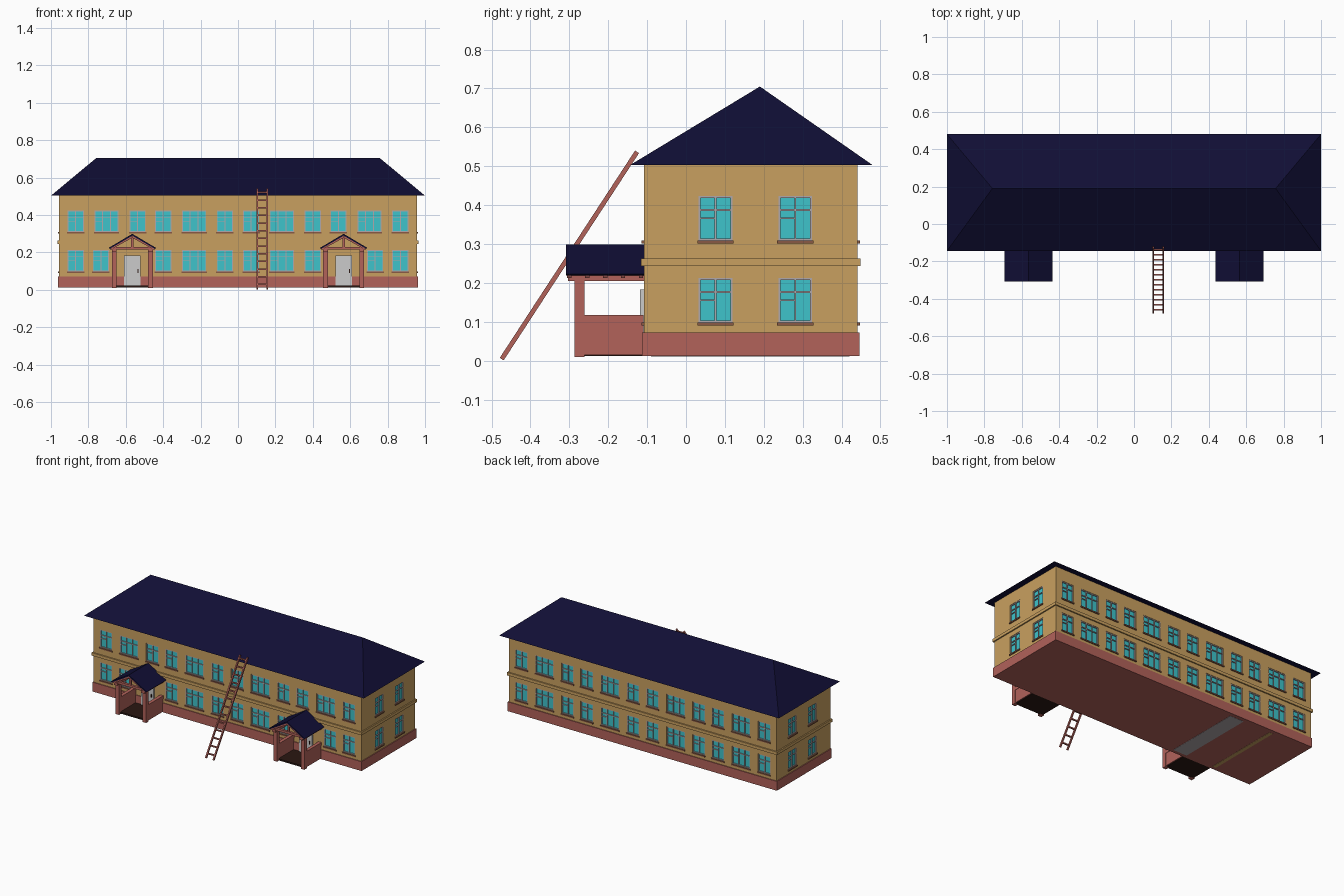
import bpy, bmesh, math
from mathutils import Matrix, Vector

if "Cube" in bpy.data.objects:
    bpy.data.objects.remove(bpy.data.objects["Cube"])


def material(name, hexcol):
    lin = [((int(hexcol[i:i + 2], 16) / 255 + 0.055) / 1.055) ** 2.4 for i in (0, 2, 4)]
    m = bpy.data.materials.new(name)
    m.diffuse_color = (*lin, 1)
    m.use_nodes = True
    m.node_tree.nodes["Principled BSDF"].inputs["Base Color"].default_value = m.diffuse_color
    return m


WALL = material("wall_tan", "C9A060")
BRICK = material("brick_red", "B2625A")
ROOF = material("roof_navy", "100E35")
GLASS = material("glass_cyan", "3EC3CB")
FRAME = material("frame_grey", "B0A8AC")
SILL = material("sill_brown", "8A5A45")
DARK = material("floor_dark", "2A1712")
I = Matrix.Identity(4)


def box(bm, lo, hi, M=I):
    lo, hi = Vector(lo), Vector(hi)
    S = Matrix.Diagonal((*(hi - lo), 1))
    bmesh.ops.create_cube(bm, size=1, matrix=M @ Matrix.Translation((lo + hi) / 2) @ S)


def beam(bm, a, b, wx, t):
    """Square bar from a to b: wx across, t thick."""
    a, b = Vector(a), Vector(b)
    d = b - a
    q = d.to_track_quat('Z', 'X' if abs(d.x) < 1e-6 else 'Y').to_matrix().to_4x4()
    # keep the 'wx' axis along world x for bars in the yz plane
    wide_x = abs(q.col[0].x) >= abs(q.col[1].x)
    s = (wx, t) if wide_x else (t, wx)
    S = Matrix.Diagonal((*s, d.length, 1))
    bmesh.ops.create_cube(bm, size=1, matrix=Matrix.Translation((a + b) / 2) @ q @ S)


def prism(bm, prof, y0, y1, cx):
    """Extrude an xz profile along y."""
    f = bm.faces.new([bm.verts.new((cx + x, y0, z)) for x, z in prof])
    r = bmesh.ops.extrude_face_region(bm, geom=[f])
    vs = [g for g in r["geom"] if isinstance(g, bmesh.types.BMVert)]
    bmesh.ops.translate(bm, verts=vs, vec=(0, y1 - y0, 0))


def finish(bm, name, mat=None):
    bmesh.ops.recalc_face_normals(bm, faces=bm.faces)
    me = bpy.data.meshes.new(name)
    bm.to_mesh(me)
    bm.free()
    if mat:
        me.materials.append(mat)
    ob = bpy.data.objects.new(name, me)
    bpy.context.collection.objects.link(ob)
    return ob


def single(name, mat, lo, hi):
    bm = bmesh.new()
    box(bm, lo, hi)
    return finish(bm, name, mat)


X, Y0, Y1 = 0.957, -0.108, 0.441
DOORS = (-0.565, 0.565)

# main volume, plinth, belt course
walls = single("walls", WALL, (-X, Y0, 0.07), (X, Y1, 0.507))
single("plinth", BRICK, (-X - 0.005, Y0 - 0.005, 0.012), (X + 0.005, Y1 + 0.005, 0.072))
bm = bmesh.new()
for y in (Y0, Y1):
    box(bm, (-X - 0.008, y - 0.008, 0.244), (X + 0.008, y + 0.008, 0.263))
for x in (-X, X):
    box(bm, (x - 0.008, Y0 - 0.008, 0.244), (x + 0.008, Y1 + 0.008, 0.263))
finish(bm, "belt_course", WALL)

# hipped roof with a thin eave edge
bm = bmesh.new()
base = [bm.verts.new(p) for p in ((-1, -0.144, 0.503), (1, -0.144, 0.503), (1, 0.48, 0.503), (-1, 0.48, 0.503))]
l, r = bm.verts.new((-0.757, 0.19, 0.705)), bm.verts.new((0.757, 0.19, 0.705))
a, b, c, d = base
for f in ((d, c, b, a), (a, b, r, l), (b, c, r), (c, d, l, r), (d, a, l)):
    bm.faces.new(f)
finish(bm, "main_roof", ROOF)

# windows: recess, pane, frame bars and sill in wall coordinates
cut, glass, frame, sill = (bmesh.new() for _ in range(4))


def window(M, u, z0, panes):
    w, h, t = (0.087, 0.13)[panes - 2], 0.115, 0.005
    a, b, z1 = u - w / 2, u + w / 2, z0 + h
    box(cut, (a, -0.02, z0), (b, 0.012, z1), M)
    box(glass, (a, 0.008, z0), (b, 0.012, z1), M)
    f0, f1 = 0.002, 0.01
    for x in (a, b - t):
        box(frame, (x, f0, z0), (x + t, f1, z1), M)
    for z in (z0, z1 - t, z0 + 0.076):
        box(frame, (a, f0, z), (b, f1, z + t), M)
    for i in range(1, panes):
        x = a + w * i / panes
        box(frame, (x - t / 2, f0, z0), (x + t / 2, f1, z1), M)
    box(frame, (a, f0, z0 + 0.055), (a + w / panes, f1, z0 + 0.059), M)
    box(sill, (a - 0.003, -0.006, z0 - 0.008), (b + 0.003, 0.008, z0), M)


def rot(deg):
    return Matrix.Rotation(math.radians(deg), 4, 'Z')


FRONT = Matrix.Translation((0, Y0, 0))
BACK = Matrix.Translation((0, Y1, 0)) @ rot(180)
RIGHT = Matrix.Translation((X, 0, 0)) @ rot(90)
LEFT = Matrix.Translation((-X, 0, 0)) @ rot(-90)
LOW, HIGH = 0.098, 0.309
ROW = [(0.07, 2), (0.235, 3), (0.4, 2), (0.537, 2), (0.703, 3), (0.868, 2)]
for s in (-1, 1):
    for u, n in ROW:
        window(FRONT, s * u, HIGH, n)
        window(BACK, s * u, HIGH, n)
        window(BACK, s * u, LOW, n)
    for u, n in ROW[:3] + [(0.733, 2), (0.868, 2)]:
        window(FRONT, s * u, LOW, n)
for y in (0.076, 0.281):
    for z in (LOW, HIGH):
        window(RIGHT, y, z, 2)
        window(LEFT, -y, z, 2)

# cut the recesses into the walls
cutter = finish(cut, "window_cutter")
cutter.hide_render = True
mod = walls.modifiers.new("recess", 'BOOLEAN')
mod.object, mod.operation, mod.solver = cutter, 'DIFFERENCE', 'EXACT'
dg = bpy.context.evaluated_depsgraph_get()
new_mesh = bpy.data.meshes.new_from_object(walls.evaluated_get(dg))
walls.modifiers.clear()
walls.data = new_mesh
bpy.data.objects.remove(cutter)
finish(glass, "window_glass", GLASS)
finish(frame, "window_frames", FRAME)
finish(sill, "window_sills", SILL)

# entrance porches
doors, handles, timber, slabs, roofs = (bmesh.new() for _ in range(5))
for cx in DOORS:
    box(doors, (cx - 0.045, -0.118, 0.02), (cx + 0.045, -0.105, 0.183))
    box(handles, (cx + 0.028, -0.124, 0.09), (cx + 0.033, -0.117, 0.11))
    box(slabs, (cx - 0.1, -0.27, 0.012), (cx + 0.1, -0.108, 0.022))
    for s in (-1, 1):
        x = cx + s * 0.097
        box(timber, (x - 0.0125, -0.287, 0.01), (x + 0.0125, -0.261, 0.208))      # post
        box(timber, (x - 0.009, -0.262, 0.015), (x + 0.009, -0.109, 0.098))       # side wall
        box(timber, (x - 0.011, -0.262, 0.098), (x + 0.011, -0.109, 0.118))       # hand rail
        box(timber, (x - 0.0125, -0.304, 0.205), (x + 0.0125, -0.108, 0.221))     # plate
        for i in range(5):                                                        # rafters
            y = -0.3 + i * 0.046
            beam(timber, (cx + s * 0.12, y, 0.218), (cx, y, 0.284), 0.011, 0.011)
    box(timber, (cx - 0.11, -0.296, 0.214), (cx + 0.11, -0.28, 0.229))            # tie beam
    box(timber, (cx - 0.006, -0.295, 0.225), (cx + 0.006, -0.283, 0.286))         # king post
    prism(roofs, [(-0.128, 0.223), (0, 0.299), (0.128, 0.223), (0.12, 0.219), (0, 0.289), (-0.12, 0.219)],
          -0.308, -0.107, cx)
finish(doors, "doors")
finish(handles, "door_handles", DARK)
finish(timber, "porch_timber", BRICK)
finish(slabs, "porch_floors", DARK)
finish(roofs, "porch_roofs", ROOF)

# ladder leaning on the eave
bm = bmesh.new()
foot, top = Vector((0, -0.474, 0.004)), Vector((0, -0.126, 0.537))
for x in (0.103, 0.157):
    off = Vector((x, 0, 0))
    beam(bm, foot + off, top + off, 0.008, 0.012)
N = 13
for i in range(N):
    p = foot.lerp(top, (i + 0.6) / N)
    box(bm, (0.103, p.y - 0.004, p.z - 0.004), (0.157, p.y + 0.004, p.z + 0.004))
finish(bm, "ladder", BRICK)

# underside floor patches
single("underside_grey_panel", FRAME, (-0.47, -0.09, 0.011), (-0.37, 0.42, 0.014))
single("underside_tan_strip", WALL, (-0.69, -0.09, 0.011), (-0.665, 0.42, 0.014))
